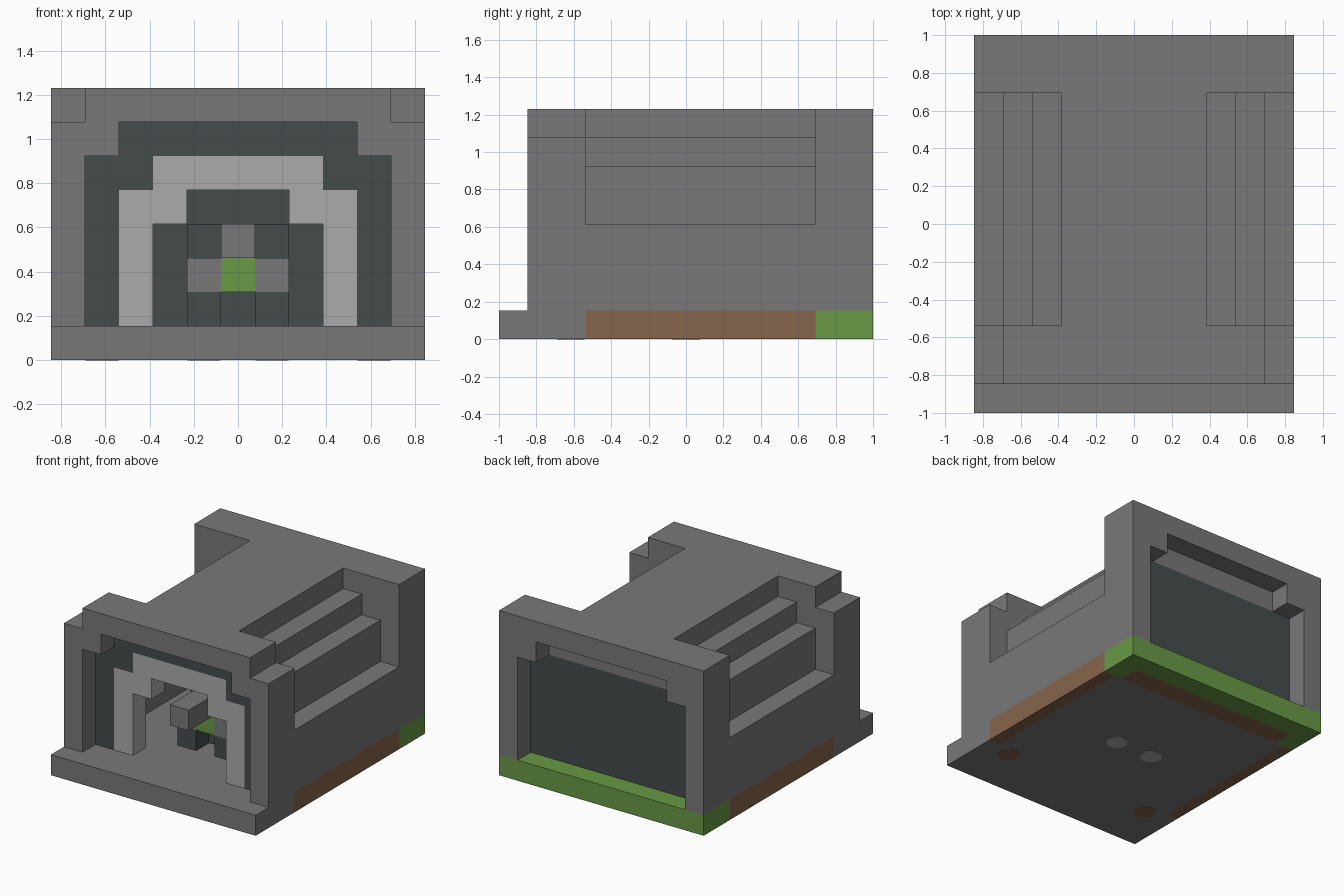
import bpy, bmesh

if "Cube" in bpy.data.objects:
    bpy.data.objects.remove(bpy.data.objects["Cube"])

U = 2 / 13  # one block; x counts from the centre, y from the front, z from the ground


def material(name, r, g, b):
    m = bpy.data.materials.new(name)
    m.use_nodes = True
    m.diffuse_color = (r, g, b, 1)
    m.node_tree.nodes["Principled BSDF"].inputs["Base Color"].default_value = (r, g, b, 1)
    return m


STONE = material("stone grey", .19, .19, .19)
LIGHT = material("light grey", .41, .41, .41)
DARK = material("dark slate", .06, .072, .072)
GREEN = material("grass green", .14, .32, .06)
BROWN = material("earth brown", .24, .128, .07)


def extrude(name, outline, y0, y1, mat):
    """Extrude an outline in x and z from y0 to y1."""
    bm = bmesh.new()
    verts = [bm.verts.new((x * U, y0 * U - 1, z * U)) for x, z in outline]
    face = bm.faces.new(verts)
    result = bmesh.ops.extrude_face_region(bm, geom=[face])
    moved = [v for v in result["geom"] if isinstance(v, bmesh.types.BMVert)]
    bmesh.ops.translate(bm, verts=moved, vec=(0, (y1 - y0) * U, 0))
    bmesh.ops.recalc_face_normals(bm, faces=bm.faces)
    mesh = bpy.data.meshes.new(name)
    bm.to_mesh(mesh)
    bm.free()
    mesh.materials.append(mat)
    ob = bpy.data.objects.new(name, mesh)
    bpy.context.scene.collection.objects.link(ob)
    return ob


def box(name, x0, x1, y0, y1, z0, z1, mat):
    return extrude(name, [(x0, z0), (x1, z0), (x1, z1), (x0, z1)], y0, y1, mat)


def both(name, x0, x1, y0, y1, z0, z1, mat):
    box("left_" + name, x0, x1, y0, y1, z0, z1, mat)
    box("right_" + name, -x1, -x0, y0, y1, z0, z1, mat)


def arch(name, outer, inner, y0, y1, mat):
    """Symmetric arch from the right halves of its outer and inner outlines."""
    def whole(half):
        return half + [(-x, z) for x, z in reversed(half)]
    return extrude(name, whole(outer) + whole(inner)[::-1], y0, y1, mat)


def stepped(w, h):
    """Half outline of an opening with one corner step."""
    return [(w, 1), (w, h - 1), (w - 1, h - 1), (w - 1, h)]


# Floor slab
box("front_floor", -5.5, 5.5, 0, 3, 0, 1, STONE)
box("middle_floor", -4.9, 4.9, 3, 11, 0, 1, STONE)
both("floor_edge", 4.9, 5.5, 3, 11, 0, 1, BROWN)
box("rear_floor_core", -4.5, 4.5, 11, 12, 0, 1, BROWN)
both("rear_floor_corner", 4.5, 5.5, 11, 12, 0, 1, GREEN)
box("rear_floor", -5.5, 5.5, 12, 13, 0, 1, GREEN)

# Shell: front portal, stepped hall, rear portal
arch("front_portal", stepped(5.5, 8), stepped(4.5, 7), 1, 3, STONE)
arch("hall_shell",
     [(5.5, 1), (5.5, 4), (4.5, 4), (4.5, 6), (3.5, 6), (3.5, 7), (2.5, 7), (2.5, 8)],
     [(4.5, 1), (4.5, 3), (3.5, 3), (3.5, 5), (2.5, 5), (2.5, 6), (1.5, 6), (1.5, 7)],
     3, 11, STONE)
arch("rear_portal", [(5.5, 1), (5.5, 8)], stepped(4.5, 7), 11, 13, STONE)

# Nested arches inside the front portal
arch("dark_arch", stepped(4.5, 7), stepped(3.5, 6), 2, 3, DARK)
arch("light_arch", stepped(3.5, 6), stepped(2.5, 5), 2, 3, LIGHT)

# Rear wall
box("rear_wall", -4.5, 4.5, 11, 12, 1, 6, DARK)
box("rear_beam", -3.5, 3.5, 11, 12, 6, 7, STONE)

# Pedestal inside the hall
box("pedestal_back", -1.5, 1.5, 5, 6, 1, 4, DARK)
both("pedestal_foot", .5, 1.5, 4, 5, 1, 2, DARK)
both("pedestal_arm", .5, 1.5, 4, 5, 2, 3, STONE)
box("pedestal_core", -.5, .5, 4, 5, 2, 3, GREEN)
box("pedestal_beam", -.5, .5, 2, 5, 3, 4, STONE)

# Rounded patches on the underside
for name, x, y, mat in (("earth_patch", 4, 2.5, BROWN), ("light_patch", 1, 6.5, LIGHT)):
    for side, s in (("left_", 1), ("right_", -1)):
        bpy.ops.mesh.primitive_cylinder_add(
            vertices=8, radius=.52 * U, depth=.004,
            location=(s * x * U, y * U - 1, -.001), rotation=(0, 0, .3927))
        bpy.context.object.name = side + name
        bpy.context.object.data.materials.append(mat)
